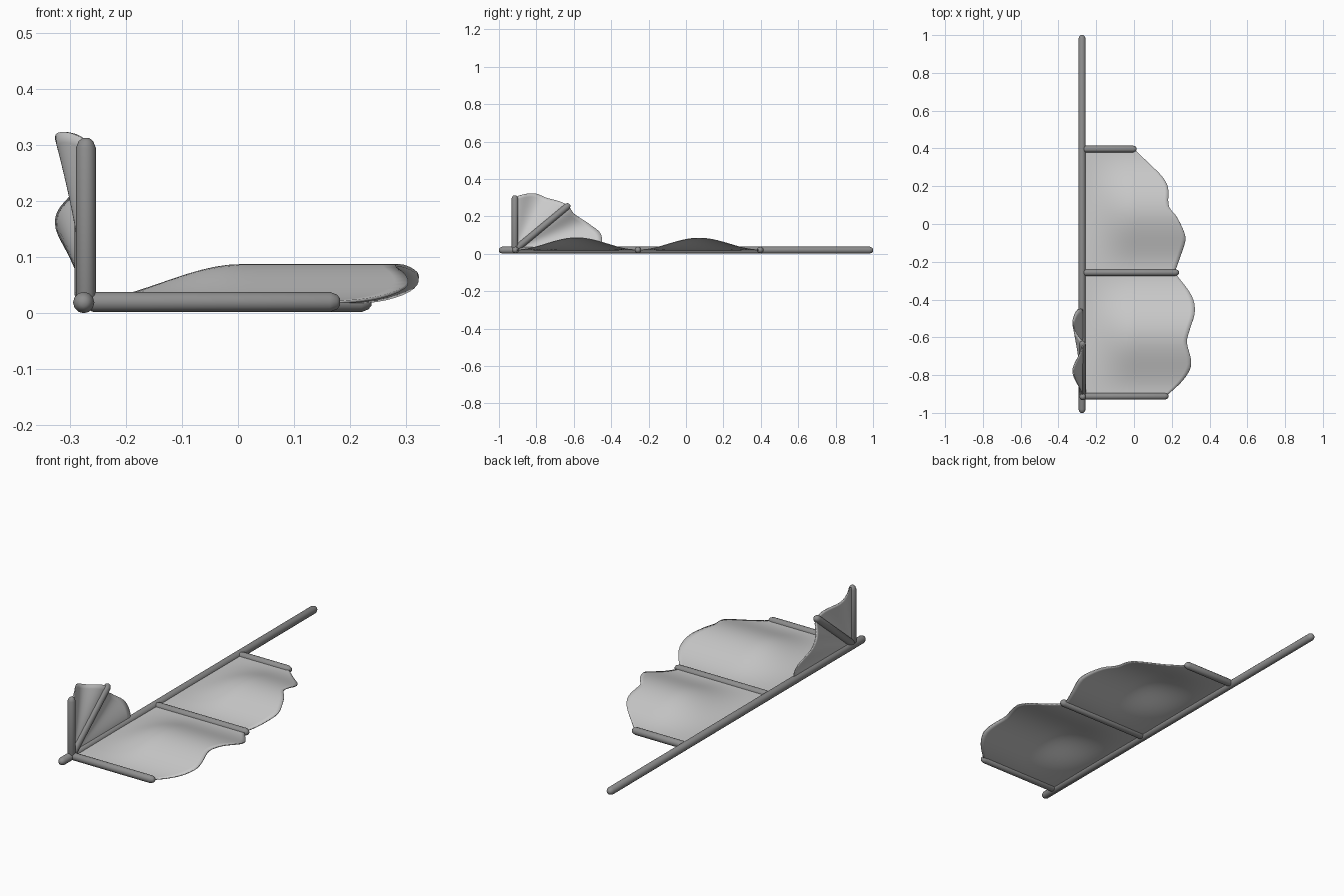
import bpy, bmesh, math
from mathutils import Vector

cube = bpy.data.objects.get("Cube")
if cube:
    bpy.data.objects.remove(cube, do_unlink=True)


def material(name, value):
    m = bpy.data.materials.new(name)
    m.use_nodes = True
    m.diffuse_color = (value, value, value, 1)
    m.node_tree.nodes["Principled BSDF"].inputs["Base Color"].default_value = m.diffuse_color
    return m


SPAR = material("spar grey", 0.27)
CLOTH = material("cloth light grey", 0.6)


def finish(name, bm, mat):
    mesh = bpy.data.meshes.new(name)
    bm.to_mesh(mesh)
    bm.free()
    mesh.materials.append(mat)
    obj = bpy.data.objects.new(name, mesh)
    bpy.context.collection.objects.link(obj)
    for f in mesh.polygons:
        f.use_smooth = True
    return obj


def rod(name, start, end, r=0.018, sides=12):
    """Round bar with domed ends."""
    a, b = Vector(start), Vector(end)
    axis = (b - a).normalized()
    turn = axis.to_track_quat('Z', 'Y')
    length = (b - a).length
    # distance along the bar and radius of each ring
    dome = [(0, 0.35), (0.3, 0.72), (1, 1)]
    rings = [(d * r, s * r) for d, s in dome]
    rings += [(length - d, s) for d, s in reversed(rings)]
    bm = bmesh.new()
    loops = []
    for d, s in rings:
        angles = [2 * math.pi * i / sides for i in range(sides)]
        loops.append([bm.verts.new(a + turn @ Vector((s * math.cos(t), s * math.sin(t), d)))
                      for t in angles])
    for lo, hi in zip(loops, loops[1:]):
        for i in range(sides):
            j = (i + 1) % sides
            bm.faces.new((lo[i], lo[j], hi[j], hi[i]))
    bm.faces.new(loops[0][::-1])
    bm.faces.new(loops[-1])
    return finish(name, bm, SPAR)


def lookup(points, t):
    """Smooth curve through (parameter, value) points."""
    n = len(points)
    k = max(i for i in range(n - 1) if points[i][0] <= t + 1e-6)
    slope = lambda i: ((points[min(i + 1, n - 1)][1] - points[max(i - 1, 0)][1])
                       / (points[min(i + 1, n - 1)][0] - points[max(i - 1, 0)][0]))
    (t0, v0), (t1, v1) = points[k], points[k + 1]
    h = t1 - t0
    u = (t - t0) / h
    return (v0 * (1 + 2 * u) * (1 - u) ** 2 + v1 * u * u * (3 - 2 * u)
            + h * u * (1 - u) * (slope(k) * (1 - u) - slope(k + 1) * u))


def sheet(name, surface, nu=24, nv=32):
    """Thin cloth from a function of two 0-1 parameters."""
    bm = bmesh.new()
    grid = [[bm.verts.new(surface(i / nu, j / nv)) for i in range(nu + 1)] for j in range(nv + 1)]
    for lo, hi in zip(grid, grid[1:]):
        for i in range(nu):
            bm.faces.new((lo[i], lo[i + 1], hi[i + 1], hi[i]))
    bmesh.ops.remove_doubles(bm, verts=bm.verts, dist=1e-5)
    bmesh.ops.recalc_face_normals(bm, faces=bm.faces)
    obj = finish(name, bm, CLOTH)
    mod = obj.modifiers.new("thickness", 'SOLIDIFY')
    mod.thickness = 0.005
    mod.offset = 0
    bpy.context.view_layer.objects.active = obj
    obj.select_set(True)
    bpy.ops.object.shade_smooth_by_angle(angle=math.radians(40))
    obj.select_set(False)
    return obj


# Mast and the three battens across it
MX, MZ = -0.275, 0.019
rod("mast", (MX, -1, MZ), (MX, 1, MZ), 0.019)
for name, y, tip in (("front_batten", -0.912, 0.182), ("middle_batten", -0.257, 0.238),
                     ("rear_batten", 0.397, 0.014)):
    rod(name, (MX, y, 0.02), (tip, y, 0.02))

# Upright fin spars
HUB_Y = -0.915
rod("fin_upright_spar", (-0.271, HUB_Y, 0.01), (-0.271, HUB_Y, 0.312))
rod("fin_diagonal_spar", (-0.273, HUB_Y, 0.02), (-0.273, -0.622, 0.264))


# Main sail panels: a billow between each pair of battens, scalloped free edge
def sail_panel(name, y0, y1, edge, height):
    def surface(u, v):
        y = y0 + (y1 - y0) * v
        x = MX + (lookup(edge, y) - MX) * u
        t = min(1, (x - MX) / 0.28)
        rise = t * t * (3 - 2 * t)
        return (x, y, 0.02 + height * rise * math.sin(math.pi * v) ** 2)
    sheet(name, surface)


sail_panel("front_sail", -0.912, -0.257,
           [(-0.912, 0.17), (-0.83, 0.257), (-0.76, 0.3), (-0.71, 0.3), (-0.625, 0.28),
            (-0.56, 0.295), (-0.465, 0.322), (-0.38, 0.305), (-0.257, 0.215)], 0.065)
sail_panel("rear_sail", -0.257, 0.397,
           [(-0.257, 0.215), (-0.16, 0.25), (-0.08, 0.273), (-0.03, 0.26), (0.04, 0.225),
            (0.093, 0.185), (0.193, 0.18), (0.25, 0.15), (0.32, 0.08), (0.397, 0)], 0.063)

# Fin: two fanned panels bulging to the right side; edge is radius by angle
FIN_EDGE = [(0, 0.455), (5, 0.468), (11, 0.466), (19, 0.422), (31, 0.372), (40, 0.37),
            (58, 0.327), (71, 0.32), (90, 0.282)]


def fin_panel(name, a0, a1):
    def surface(u, v):
        deg = a0 + (a1 - a0) * v
        r = lookup(FIN_EDGE, deg) * u
        a = math.radians(deg)
        bulge = 0.052 * u ** 1.5 * math.sin(math.pi * v) ** 2
        return (-0.272 - bulge, HUB_Y + r * math.cos(a), 0.02 + r * math.sin(a))
    sheet(name, surface, 16, 20)


fin_panel("lower_fin_sail", 0, 40)
fin_panel("upper_fin_sail", 40, 90)
